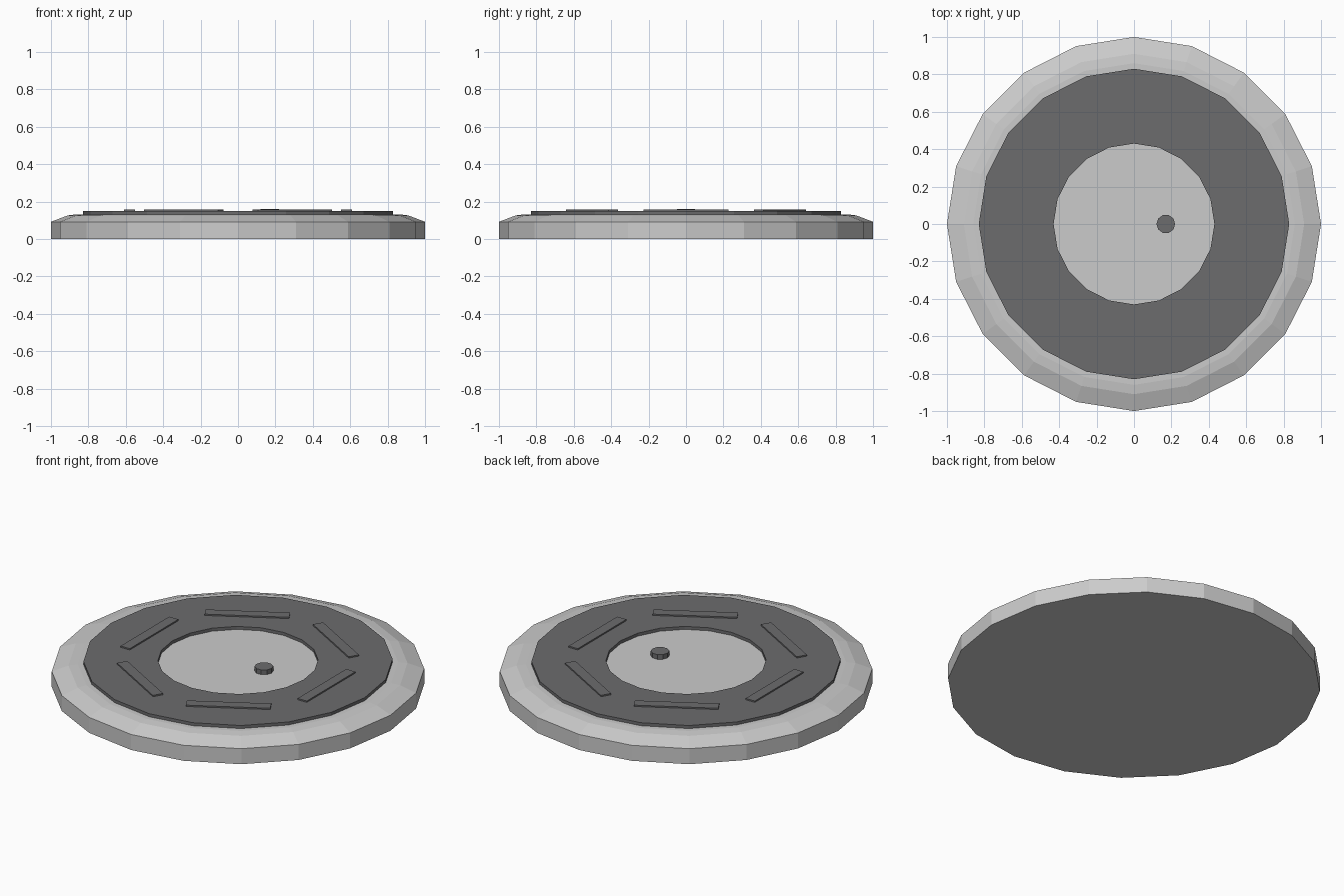
import bpy, bmesh
from math import cos, sin, pi, radians
from mathutils import Matrix, Vector

if "Cube" in bpy.data.objects:
    bpy.data.objects.remove(bpy.data.objects["Cube"])


def finish(name, bm):
    bmesh.ops.recalc_face_normals(bm, faces=bm.faces)
    mesh = bpy.data.meshes.new(name)
    bm.to_mesh(mesh)
    bm.free()
    obj = bpy.data.objects.new(name, mesh)
    bpy.context.collection.objects.link(obj)
    return obj


def lathe(name, profile, sides=20, closed=False, centre=(0, 0)):
    """Turn an (r, z) profile around z; open profiles get flat end caps."""
    bm = bmesh.new()
    rings = [[bm.verts.new((centre[0] + r * cos(2 * pi * i / sides),
                            centre[1] + r * sin(2 * pi * i / sides), z))
              for i in range(sides)] for r, z in profile]
    pairs = list(zip(rings, rings[1:]))
    if closed:
        pairs.append((rings[-1], rings[0]))
    else:
        bm.faces.new(rings[0])
        bm.faces.new(rings[-1])
    for a, b in pairs:
        for i in range(sides):
            j = (i + 1) % sides
            bm.faces.new((a[i], a[j], b[j], b[i]))
    return finish(name, bm)


# Round body with a two-step bevelled rim
lathe("body", [(1, 0), (1, 0.092), (0.91, 0.126), (0.86, 0.132)])

# Dark raised ring on the top
ring = lathe("top_ring", [(0.83, 0.128), (0.83, 0.15), (0.43, 0.15), (0.43, 0.128)], closed=True)

# Small button set off centre
button = lathe("button", [(0.05, 0.13), (0.05, 0.16)], sides=10, centre=(0.17, 0))

# Six tangential bars on the ring
bm = bmesh.new()
for k in range(6):
    turn = Matrix.Rotation(radians(60 * k), 4, 'Z')
    place = Matrix.Translation((0.58, 0, 0.15))
    size = Matrix.Diagonal(Vector((0.06, 0.455, 0.016, 1)))
    bmesh.ops.create_cube(bm, size=1, matrix=turn @ place @ size)
bars = finish("ring_bars", bm)

# Dark grey finish
dark = bpy.data.materials.new("dark_grey")
dark.diffuse_color = (0.15, 0.15, 0.155, 1)
dark.use_nodes = True
dark.node_tree.nodes["Principled BSDF"].inputs["Base Color"].default_value = dark.diffuse_color
for obj in (ring, button, bars):
    obj.data.materials.append(dark)
